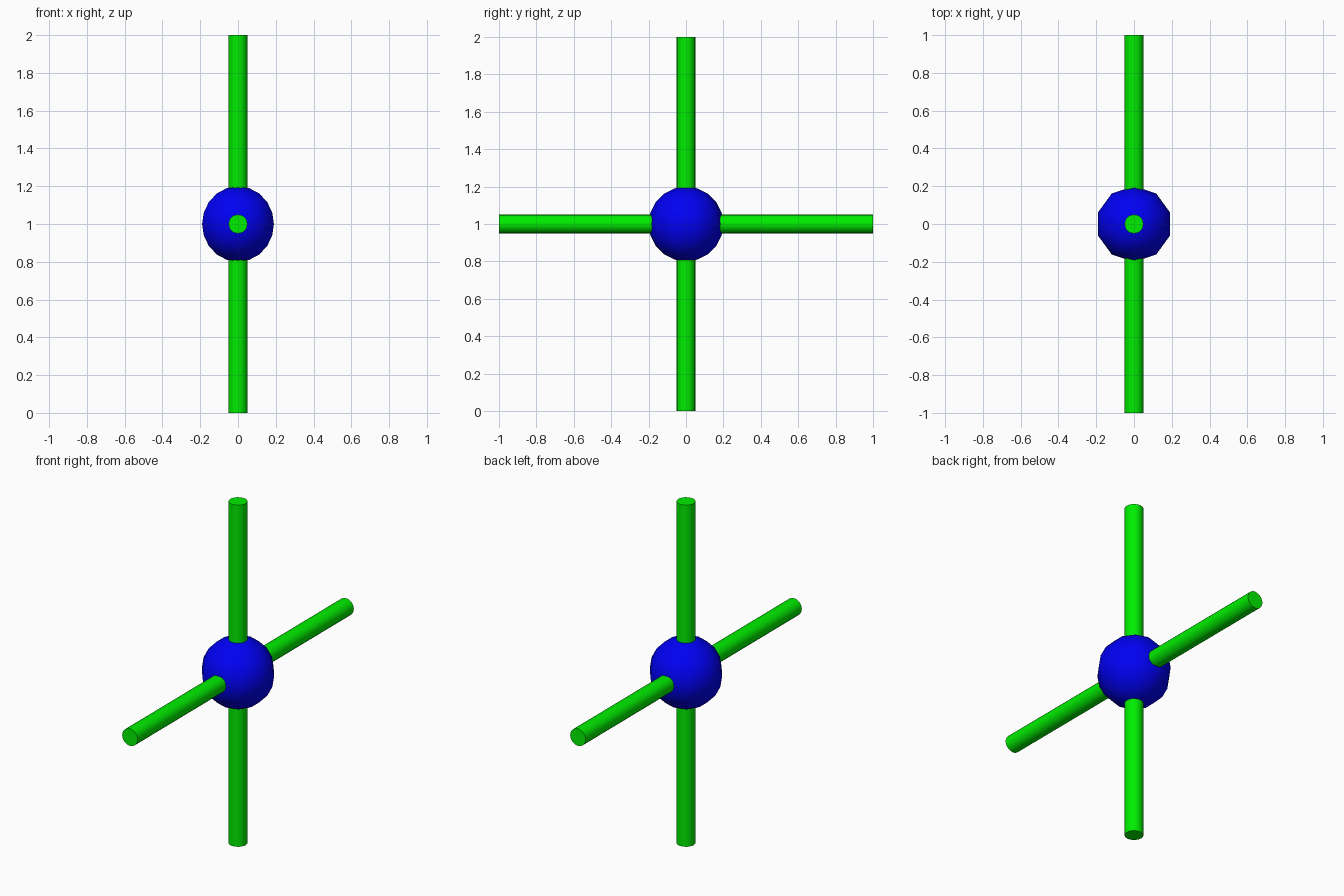
import bpy
from math import pi, radians

if "Cube" in bpy.data.objects:
    bpy.data.objects.remove(bpy.data.objects["Cube"])


def material(name, color):
    mat = bpy.data.materials.new(name)
    mat.diffuse_color = color
    mat.use_nodes = True
    mat.node_tree.nodes["Principled BSDF"].inputs["Base Color"].default_value = mat.diffuse_color
    return mat


green = material("green", (0.0, 0.85, 0.0, 1))
blue = material("blue", (0.0, 0.0, 0.9, 1))


def finish(name, mat):
    obj = bpy.context.object
    obj.name = name
    obj.data.materials.append(mat)
    return obj


def rod(name, rotation):
    bpy.ops.mesh.primitive_cylinder_add(
        vertices=20, radius=0.05, depth=2, location=(0, 0, 1), rotation=rotation)
    bpy.ops.object.shade_smooth_by_angle(angle=radians(40))
    return finish(name, green)


# Two crossed rods through the centre
rod("upright_rod", (0, 0, 0))
rod("cross_rod", (pi / 2, 0, 0))

# Central ball: ten meridians, with a vertex line facing front and back
bpy.ops.mesh.primitive_uv_sphere_add(
    segments=10, ring_count=10, radius=0.2, location=(0, 0, 1))
bpy.ops.object.shade_smooth()
finish("centre_ball", blue)
